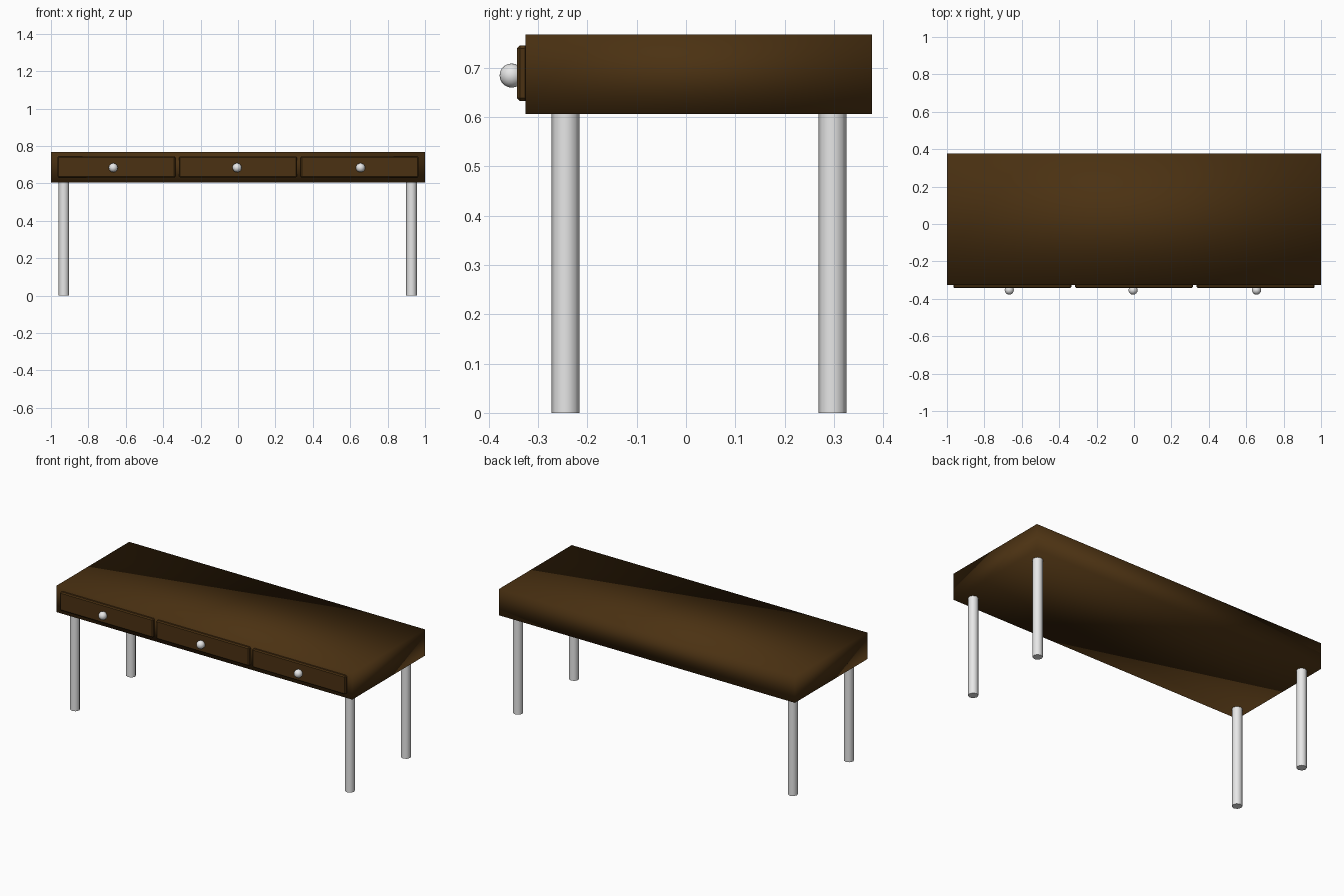
import bpy, math

if "Cube" in bpy.data.objects:
    bpy.data.objects.remove(bpy.data.objects["Cube"])


def material(name, rgb):
    m = bpy.data.materials.new(name)
    m.diffuse_color = (*rgb, 1)
    m.use_nodes = True
    m.node_tree.nodes["Principled BSDF"].inputs["Base Color"].default_value = m.diffuse_color
    return m


WOOD = material("dark_wood", (0.07, 0.031, 0.006))
METAL = material("pale_metal", (0.8, 0.8, 0.8))


def finish(name, mat):
    ob = bpy.context.object
    ob.name = name
    ob.data.materials.append(mat)
    return ob


def box(name, x, y, z, mat):
    # x, y, z are (low, high) ranges
    mid = [(a + b) / 2 for a, b in (x, y, z)]
    bpy.ops.mesh.primitive_cube_add(size=1, location=mid)
    ob = finish(name, mat)
    ob.scale = [b - a for a, b in (x, y, z)]
    bpy.ops.object.transform_apply(location=False, rotation=False, scale=True)
    return ob


# Table body, softly shaded over its corners
box("table_body", (-1, 1), (-0.325, 0.377), (0.606, 0.767), WOOD)
bpy.ops.object.shade_smooth()

# Drawer fronts with chamfered rims, and round knobs
for i, (x0, x1, knob_x) in enumerate([(-0.965, -0.335, -0.667),
                                      (-0.315, 0.315, -0.005),
                                      (0.335, 0.965, 0.655)]):
    drawer = box(f"drawer_front_{i + 1}", (x0, x1), (-0.343, -0.32),
                 (0.632, 0.745), WOOD)
    bevel = drawer.modifiers.new("chamfer", 'BEVEL')
    bevel.width = 0.006
    bevel.segments = 1
    bpy.ops.mesh.primitive_uv_sphere_add(segments=16, ring_count=10, radius=0.0245,
                                         location=(knob_x, -0.3535, 0.684))
    finish(f"drawer_knob_{i + 1}", METAL)
    bpy.ops.object.shade_smooth()

# Eight-sided legs
for side, x in (("left", -0.931), ("right", 0.928)):
    for end, y in (("front", -0.244), ("back", 0.297)):
        bpy.ops.mesh.primitive_cylinder_add(
            vertices=8, radius=0.0285, depth=0.61, location=(x, y, 0.305))
        finish(f"{end}_{side}_leg", METAL)
        bpy.ops.object.shade_smooth_by_angle(angle=math.radians(50))
